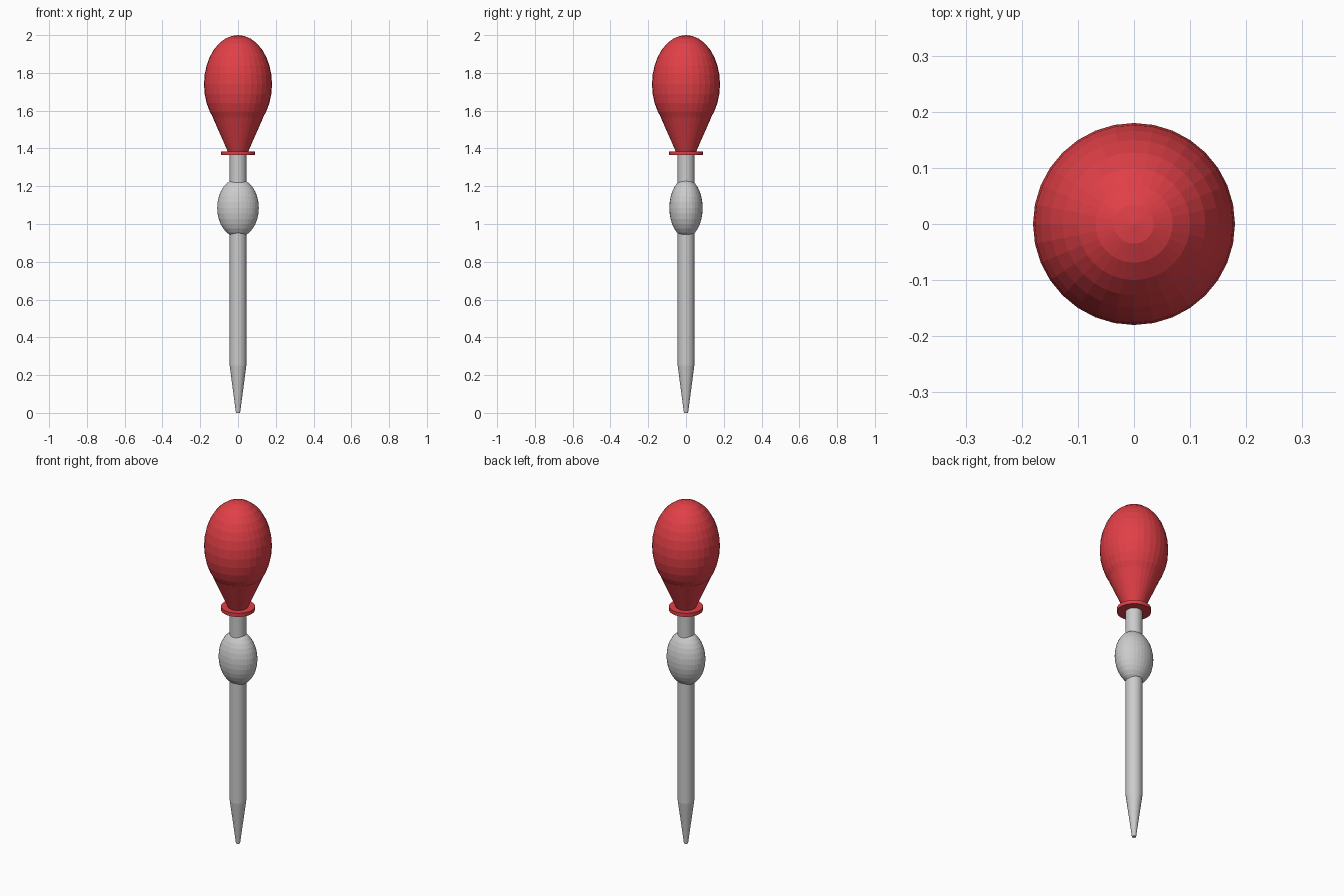
import bpy

if "Cube" in bpy.data.objects:
    bpy.data.objects.remove(bpy.data.objects["Cube"])

def material(name, rgb):
    m = bpy.data.materials.new(name)
    m.diffuse_color = (*rgb, 1)
    m.use_nodes = True
    m.node_tree.nodes["Principled BSDF"].inputs["Base Color"].default_value = m.diffuse_color
    return m

RED = material("red rubber", (0.75, 0.05, 0.062))
GREY = material("pale grey glass", (0.60, 0.60, 0.60))

def finish(name, mat):
    ob = bpy.context.object
    ob.name = name
    ob.data.materials.append(mat)
    return ob

def ellipsoid(name, z, radii, mat):
    bpy.ops.mesh.primitive_uv_sphere_add(segments=32, ring_count=16, radius=1, location=(0, 0, z))
    ob = finish(name, mat)
    ob.scale = radii
    bpy.ops.object.transform_apply(location=False, rotation=False, scale=True)

def taper(name, z0, z1, r0, r1, mat, sides=32):
    bpy.ops.mesh.primitive_cone_add(vertices=sides, radius1=r0, radius2=r1,
                                    depth=z1 - z0, location=(0, 0, (z0 + z1) / 2))
    finish(name, mat)

# Rubber squeeze bulb, its neck and collar
ellipsoid("squeeze_bulb", 1.74, (0.18, 0.18, 0.26), RED)
taper("bulb_neck", 1.37, 1.565, 0.048, 0.134, RED)
taper("collar", 1.364, 1.385, 0.09, 0.09, RED)

# Glass tube, flattened reservoir and tapered tip
taper("glass_tube", 0.25, 1.38, 0.044, 0.044, GREY)
ellipsoid("reservoir", 1.085, (0.11, 0.088, 0.155), GREY)
taper("tip", 0.0, 0.25, 0.011, 0.044, GREY)
